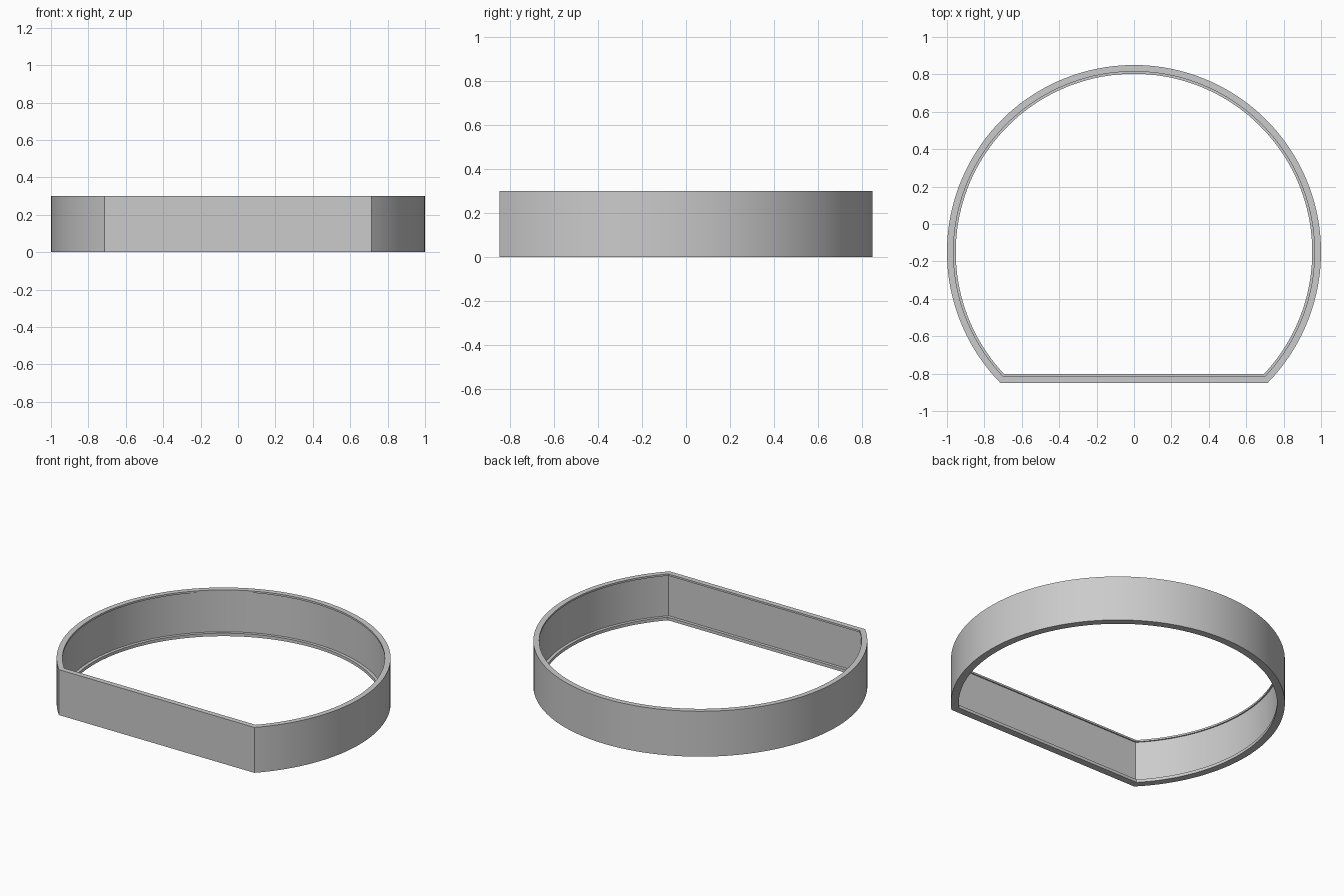
import bpy, bmesh, math

cube = bpy.data.objects.get("Cube")
if cube:
    bpy.data.objects.remove(cube, do_unlink=True)

RADIUS, CENTRE_Y, FLAT, HEIGHT = 1.0, -0.15, -0.7, 0.3
STEPS = 120

# Plain grey material
grey = bpy.data.materials.new("light grey")
grey.use_nodes = True
colour = (0.6, 0.6, 0.6, 1)
grey.diffuse_color = colour
grey.node_tree.nodes["Principled BSDF"].inputs["Base Color"].default_value = colour


def outline(bm, inset, z):
    """Circle cut off by a flat front, moved inward by inset."""
    r = RADIUS - inset
    start = math.asin((FLAT + inset) / r)
    sweep = math.pi - 2 * start
    angles = [start + sweep * i / STEPS for i in range(STEPS + 1)]
    return [bm.verts.new((r * math.cos(a), CENTRE_Y + r * math.sin(a), z))
            for a in angles]


# Wall section (inset, height): thin top lip, recessed wall, wider bottom ledge
section = [(0, 0), (0, HEIGHT), (0.035, HEIGHT), (0.035, 0.288),
           (0.027, 0.288), (0.027, 0.02), (0.047, 0.02), (0.047, 0)]

bm = bmesh.new()
loops = [outline(bm, d, z) for d, z in section]
for k, low in enumerate(loops):
    high = loops[(k + 1) % len(loops)]
    for i in range(STEPS + 1):
        j = (i + 1) % (STEPS + 1)
        bm.faces.new((low[i], low[j], high[j], high[i]))
bmesh.ops.recalc_face_normals(bm, faces=bm.faces)

mesh = bpy.data.meshes.new("flat_sided_ring")
bm.to_mesh(mesh)
bm.free()
mesh.materials.append(grey)
ring = bpy.data.objects.new("flat_sided_ring", mesh)
bpy.context.collection.objects.link(ring)

# Smooth curved walls, sharp lips and corners
bpy.ops.object.select_all(action="DESELECT")
ring.select_set(True)
bpy.context.view_layer.objects.active = ring
bpy.ops.object.shade_smooth_by_angle(angle=math.radians(30))
